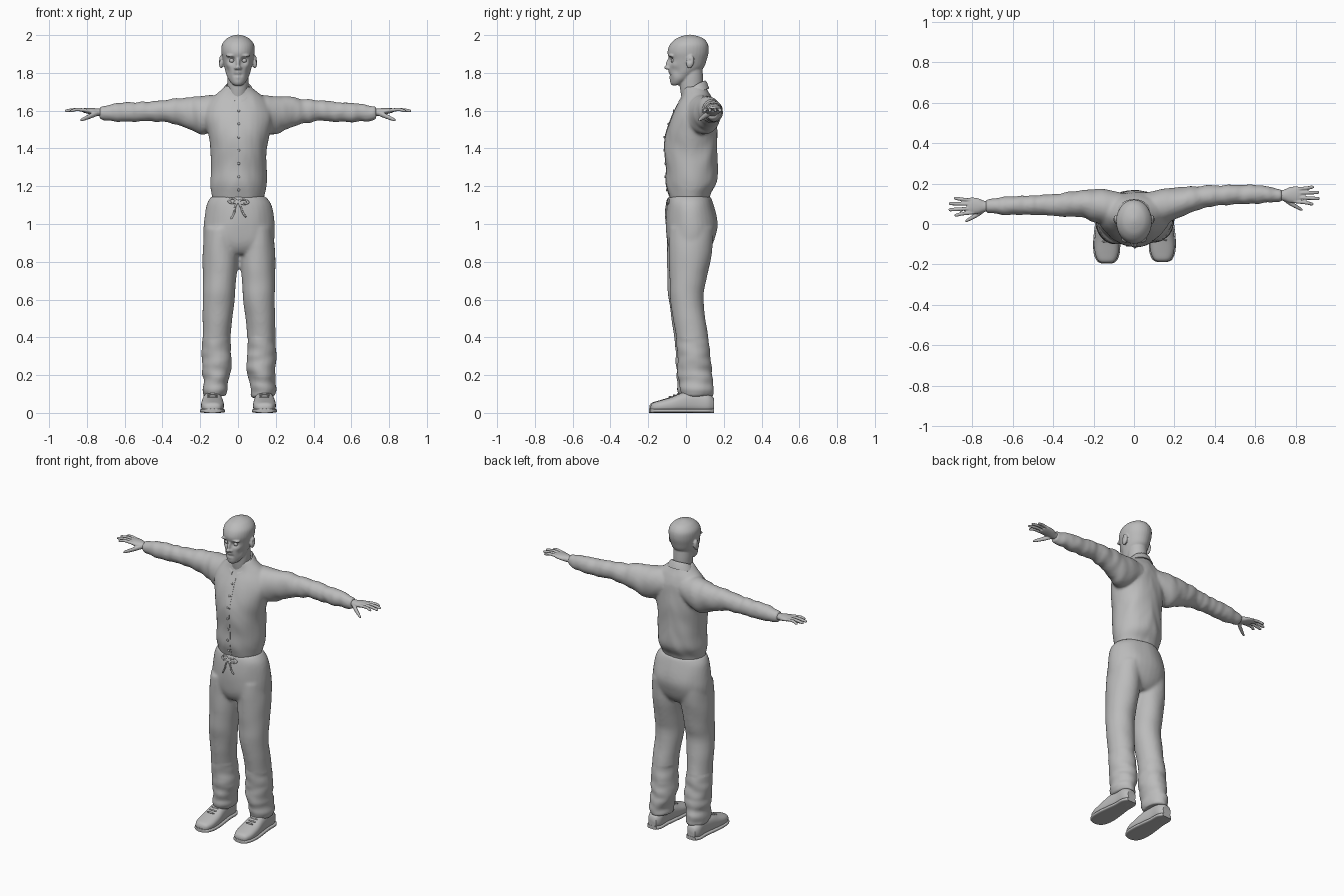
import bpy, bmesh, math
from mathutils import Vector, Matrix, noise
from mathutils.bvhtree import BVHTree

cube = bpy.data.objects.get("Cube")
if cube:
    bpy.data.objects.remove(cube)

grey = bpy.data.materials.new("plain_grey")
grey.use_nodes = True
grey.diffuse_color = (0.5, 0.5, 0.5, 1)
grey.node_tree.nodes["Principled BSDF"].inputs["Base Color"].default_value = (0.5, 0.5, 0.5, 1)

PLACE = {"x": lambda a, u, v: (a, u, v),
         "y": lambda a, u, v: (u, a, v),
         "z": lambda a, u, v: (u, v, a)}


def smooth_rows(rows, steps=4):
    """Catmull-Rom interpolation between cross-sections."""
    r = [Vector(row) for row in rows]
    r = [r[0]] + r + [r[-1]]
    out = []
    for a, b, c, d in zip(r, r[1:], r[2:], r[3:]):
        for i in range(steps):
            t = i / steps
            out.append(0.5 * (2 * b + (c - a) * t + (2 * a - 5 * b + 4 * c - d) * t ** 2
                              + (3 * b - a - 3 * c + d) * t ** 3))
    return out + [r[-1]]


def loft(bm, axis, rows, sides=32, power=1.0):
    """Closed tube through rows of (position, centre 1, centre 2, radius 1, radius 2)."""
    rings = []
    for a, c1, c2, r1, r2 in smooth_rows(rows):
        ring = []
        for i in range(sides):
            c, s = math.cos(math.tau * i / sides), math.sin(math.tau * i / sides)
            u = c1 + r1 * math.copysign(abs(c) ** power, c)
            v = c2 + r2 * math.copysign(abs(s) ** power, s)
            ring.append(bm.verts.new(PLACE[axis](a, u, v)))
        rings.append(ring)
    for p, q in zip(rings, rings[1:]):
        for i in range(sides):
            j = (i + 1) % sides
            bm.faces.new((p[i], p[j], q[j], q[i]))
    bm.faces.new(rings[0])
    bm.faces.new(rings[-1])


def ball(bm, loc, size, tilt=0.0):
    m = Matrix.Translation(loc) @ Matrix.Rotation(tilt, 4, "X") @ Matrix.Diagonal((*size, 1))
    bmesh.ops.create_uvsphere(bm, u_segments=20, v_segments=12, radius=1, matrix=m)


def bake(ob):
    """Replace the mesh by its result after modifiers."""
    graph = bpy.context.evaluated_depsgraph_get()
    ob.data = bpy.data.meshes.new_from_object(ob.evaluated_get(graph))
    ob.modifiers.clear()


def finish(bm, name, voxel=0, smooth=4, thickness=0):
    bmesh.ops.recalc_face_normals(bm, faces=bm.faces)
    me = bpy.data.meshes.new(name)
    bm.to_mesh(me)
    bm.free()
    ob = bpy.data.objects.new(name, me)
    bpy.context.collection.objects.link(ob)
    if thickness:
        ob.modifiers.new("Thickness", "SOLIDIFY").thickness = thickness
    if voxel:
        mod = ob.modifiers.new("Blend", "REMESH")
        mod.mode, mod.voxel_size = "VOXEL", voxel
        mod = ob.modifiers.new("Soften", "SMOOTH")
        mod.factor, mod.iterations = 0.5, smooth
    bake(ob)
    ob.data.materials.clear()
    ob.data.materials.append(grey)
    bpy.ops.object.select_all(action="DESELECT")
    ob.select_set(True)
    bpy.context.view_layer.objects.active = ob
    bpy.ops.object.shade_smooth_by_angle(angle=math.radians(50))
    return ob


def push(ob, amount):
    """Move every vertex along its normal by amount(position)."""
    moved = [v.co + v.normal * amount(v.co) for v in ob.data.vertices]
    for v, co in zip(ob.data.vertices, moved):
        v.co = co


def front_of(ob):
    me = ob.data
    tree = BVHTree.FromPolygons([v.co for v in me.vertices], [p.vertices for p in me.polygons])
    return lambda x, z: tree.ray_cast(Vector((x, -1, z)), Vector((0, 1, 0)))[0].y


# Shirt: torso and sleeves blended, then creased
def sway(side, x):
    return 0 if side > 0 else -0.055 * min(1, max(0, (x - 0.15) / 0.3))


bm = bmesh.new()
loft(bm, "z", [(1.125, 0, .02, .136, .103), (1.16, 0, .02, .142, .112), (1.22, 0, .028, .151, .135),
               (1.3, .003, .03, .149, .138), (1.4, .005, .028, .15, .141), (1.48, .003, .03, .165, .138),
               (1.56, 0, .04, .18, .122), (1.62, 0, .05, .17, .105), (1.67, 0, .055, .135, .082),
               (1.7, 0, .05, .1, .07), (1.73, 0, .042, .066, .062)])
SLEEVE = [(.06, .075, 1.6, .08, .08), (.15, .088, 1.582, .085, .1), (.2, .1, 1.576, .08, .102),
          (.27, .12, 1.59, .066, .084), (.4, .14, 1.598, .053, .058), (.6, .147, 1.592, .046, .051),
          (.7, .143, 1.587, .036, .041), (.735, .142, 1.588, .033, .034)]
for s in (1, -1):
    loft(bm, "x", [(s * x, y + sway(s, x), *rest) for x, y, *rest in SLEEVE])
shirt = finish(bm, "shirt", 0.009, 6)


def shirt_fold(p):
    arm = min(1, max(0, (abs(p.x) - 0.15) / 0.1))
    ribs = noise.noise(Vector((p.x * 22, p.y * 9, p.z * 9 + p.x * 6)))
    drape = noise.noise(Vector((p.x * 13, p.y * 8, p.z * 8 + abs(p.x) * 10)))
    return 0.007 * (arm * ribs + (1 - arm) * drape)


push(shirt, shirt_fold)

# Trousers: hips and two legs blended, with bunching near the hems
bm = bmesh.new()
loft(bm, "z", [(1.145, 0, .02, .142, .11), (1.1, .005, .023, .172, .122), (1.0, .006, .03, .188, .138),
               (.92, .006, .025, .188, .129), (.87, .006, .02, .17, .108), (.84, .006, .015, .13, .08)])
LEG = [(.98, .098, .025, .09, .118), (.85, .102, .018, .094, .114), (.7, .108, .005, .088, .098),
       (.6, .112, 0, .084, .088), (.4, .124, .027, .075, .085), (.25, .122, .04, .078, .09),
       (.15, .13, .05, .066, .091), (.085, .132, .054, .06, .088)]
for s in (1, -1):
    loft(bm, "z", [(z, s * x + (.01 if s < 0 else 0), y + s * .005, rx, ry) for z, x, y, rx, ry in LEG])
trousers = finish(bm, "trousers", 0.009, 6)
push(trousers, lambda p: (0.004 + 0.009 * max(0, 1 - p.z / 0.45))
     * noise.noise(Vector((p.x * 11, p.y * 9, p.z * (20 if p.z < .4 else 8)))))

# Head with neck, ears, nose and brow
bm = bmesh.new()
loft(bm, "z", [(1.62, 0, .045, .056, .06), (1.72, 0, .03, .055, .062), (1.78, 0, .03, .057, .06),
               (1.86, 0, .03, .055, .055)])
loft(bm, "z", [(1.735, 0, -.05, .024, .022), (1.747, 0, -.044, .037, .035), (1.77, 0, -.028, .053, .056),
               (1.8, 0, -.014, .065, .075), (1.83, 0, .002, .072, .093), (1.87, 0, .01, .081, .1),
               (1.91, 0, .011, .088, .109), (1.95, 0, .016, .085, .101), (1.98, 0, .02, .062, .075),
               (1.995, 0, .02, .034, .04), (2.002, 0, .02, .008, .01)])
ball(bm, (0, -.1, 1.828), (.014, .016, .011))
ball(bm, (0, -.094, 1.85), (.01, .012, .032), -0.2)
for s in (1, -1):
    ball(bm, (s * .013, -.092, 1.825), (.008, .011, .008))
    ball(bm, (s * .034, -.076, 1.89), (.03, .019, .009))
    ball(bm, (s * .09, .022, 1.858), (.012, .021, .035), -0.2)
head = finish(bm, "head", 0.005, 3)
DABS = [(0, -.09, 1.788, .012, -.004), (0, -.09, 1.8, .01, .004), (0, -.09, 1.776, .01, .005),
        (0, -.075, 1.75, .02, .004)]
for s in (1, -1):
    DABS += [(s * .033, -.083, 1.866, .017, -.013), (s * .057, -.05, 1.806, .025, -.006),
             (s * .018, -.085, 1.788, .009, -.004), (s * .05, -.065, 1.842, .018, .004),
             (s * .1, .018, 1.865, .01, -.006)]
push(head, lambda p: sum(d * math.exp(-((p - Vector((x, y, z))).length / r) ** 2)
                         for x, y, z, r, d in DABS))

# Folded collar, open at the throat
bm = bmesh.new()
strips = []
for i in range(41):
    a = math.radians(-166 + 8.3 * i)
    sn, cs = math.sin(a), math.cos(a)
    top = 1.71 + .05 * cs + .015 * sn * sn
    low = top - .042 - .02 * max(0, -cs)
    strips.append([bm.verts.new((rx * sn, .035 + ry * cs, z)) for rx, ry, z in
                   ((.06, .064, top - .03), (.064, .068, top), (.073, .075, top - .008), (.094, .088, low))])
for p, q in zip(strips, strips[1:]):
    for k in range(3):
        bm.faces.new((p[k], p[k + 1], q[k + 1], q[k]))
finish(bm, "collar", thickness=.006)

# Button placket following the chest
chest = front_of(shirt)
bm = bmesh.new()
levels = [1.15 + .0125 * i for i in range(40)]
rail = [[bm.verts.new((x, chest(x, z) - .002, z)) for x in (-.01, .004, .018)] for z in levels]
for p, q in zip(rail, rail[1:]):
    for k in range(2):
        bm.faces.new((p[k], p[k + 1], q[k + 1], q[k]))
finish(bm, "placket", thickness=.004)
bm = bmesh.new()
for i in range(7):
    z = 1.18 + .07 * i
    ball(bm, (.004, chest(.004, z) - .004, z), (.007, .004, .007))
finish(bm, "buttons")

# Drawstring bow on the waist
belly = front_of(trousers)
CORDS = [[(0, 1.12), (-.03, 1.135), (-.05, 1.12), (-.03, 1.11), (0, 1.12)],
         [(0, 1.12), (.03, 1.13), (.055, 1.115), (.03, 1.105), (0, 1.12)],
         [(0, 1.12), (-.015, 1.09), (-.02, 1.06), (-.035, 1.03)],
         [(0, 1.12), (.015, 1.09), (.025, 1.06), (.04, 1.04)]]
bm = bmesh.new()
for cord in CORDS:
    pts = smooth_rows(cord, 6)
    for x, z in pts:
        ball(bm, (x, belly(x, z) - .003, z), (.0055, .0055, .0055))
finish(bm, "drawstring", .003, 2)

# Hands, shoes and eyes for each side
FINGERS = [(-.03, -.043, .888), (-.01, -.016, .917), (.011, .014, .915), (.03, .04, .89)]
SHOE = [(-.192, 0, .026, .018, .01), (-.18, 0, .029, .042, .024), (-.14, 0, .034, .058, .032),
        (-.08, 0, .042, .06, .042), (-.02, 0, .054, .054, .054), (.05, 0, .058, .046, .058),
        (.11, 0, .052, .045, .052), (.142, 0, .045, .028, .034)]
for s, side in ((1, "left"), (-1, "right")):
    wy = .142 if s > 0 else .087
    bm = bmesh.new()
    loft(bm, "x", [(s * .69, wy, 1.59, .026, .022), (s * .735, wy, 1.591, .026, .02),
                   (s * .77, wy + .002, 1.596, .038, .018), (s * .805, wy + .003, 1.6, .041, .014),
                   (s * .825, wy + .003, 1.602, .036, .009)])
    for y0, y1, tip in FINGERS:
        loft(bm, "x", [(s * .79, wy + y0, 1.6, .009, .009), (s * .85, wy + (y0 + y1) / 2, 1.606, .009, .009),
                       (s * (tip - .01), wy + y1, 1.6, .0085, .008), (s * tip, wy + y1, 1.599, .004, .004)], 12)
    loft(bm, "x", [(s * .74, wy - .015, 1.588, .014, .014), (s * .775, wy - .04, 1.574, .013, .014),
                   (s * .82, wy - .066, 1.555, .009, .01), (s * .834, wy - .072, 1.549, .005, .005)], 12)
    finish(bm, side + "_hand", .0035, 2)

    sx, sy = (.14, .005) if s > 0 else (-.135, -.002)
    bm = bmesh.new()
    loft(bm, "y", [(y + sy, sx, z, rx, rz) for y, _, z, rx, rz in SHOE], power=.8)
    finish(bm, side + "_shoe")
    bm = bmesh.new()
    loft(bm, "y", [(y * 1.01 + sy, sx, .011, rx * 1.06 + .003, .011) for y, _, z, rx, rz in SHOE], power=.5)
    finish(bm, side + "_sole")
    bm = bmesh.new()
    for i in range(4):
        ball(bm, (sx, -.085 + .022 * i + sy, .084 + .0075 * i), (.026, .005, .006))
    finish(bm, side + "_laces")
    bm = bmesh.new()
    ball(bm, (s * .033, -.067, 1.865), (.013, .013, .012))
    finish(bm, side + "_eye")
